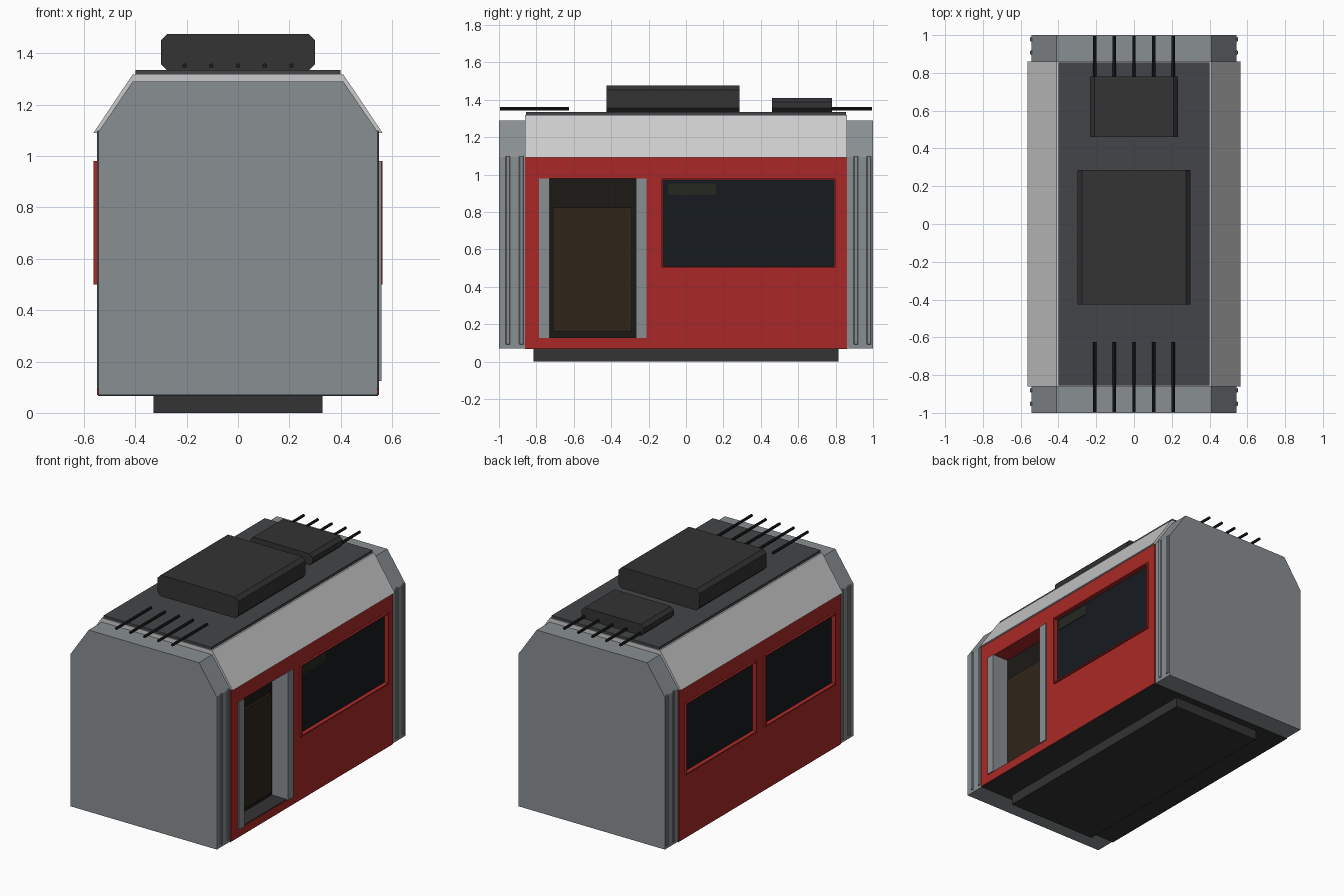
import bpy, bmesh, math

if "Cube" in bpy.data.objects:
    bpy.data.objects.remove(bpy.data.objects["Cube"])


def mat(name, r, g, b):
    m = bpy.data.materials.new(name)
    m.diffuse_color = (r, g, b, 1)
    m.use_nodes = True
    m.node_tree.nodes["Principled BSDF"].inputs["Base Color"].default_value = m.diffuse_color
    return m


RED = mat("red_paint", 0.40, 0.022, 0.02)
GREY = mat("gangway_grey", 0.25, 0.275, 0.29)
LIGHT = mat("roof_grey", 0.55, 0.56, 0.57)
PLATE = mat("roof_plate", 0.055, 0.06, 0.065)
DARK = mat("dark_equipment", 0.033, 0.033, 0.035)
BLACK = mat("black_rod", 0.012, 0.013, 0.014)
GLASS = mat("dark_glass", 0.008, 0.010, 0.014)
BROWN = mat("door_glass", 0.028, 0.018, 0.010)
INNER = mat("door_recess", 0.012, 0.010, 0.008)
SIGN = mat("sign_green", 0.018, 0.022, 0.014)


def finish(name, bm, m):
    bmesh.ops.recalc_face_normals(bm, faces=bm.faces)
    me = bpy.data.meshes.new(name)
    bm.to_mesh(me)
    bm.free()
    ob = bpy.data.objects.new(name, me)
    bpy.context.collection.objects.link(ob)
    me.materials.append(m)
    return ob


def box(name, x, y, z, m):
    bm = bmesh.new()
    bmesh.ops.create_cube(bm, size=1)
    for v in bm.verts:
        v.co = [a[0] + (c + 0.5) * (a[1] - a[0]) for c, a in zip(v.co, (x, y, z))]
    return finish(name, bm, m)


def prism(name, half, y0, y1, m):
    """Extrude a left-right symmetric XZ profile along y."""
    pts = half + [(-x, z) for x, z in reversed(half)]
    bm = bmesh.new()
    f = bm.faces.new([bm.verts.new((x, y0, z)) for x, z in pts])
    ext = bmesh.ops.extrude_face_region(bm, geom=[f])
    bmesh.ops.translate(bm, vec=(0, y1 - y0, 0),
                        verts=[v for v in ext["geom"] if isinstance(v, bmesh.types.BMVert)])
    return finish(name, bm, m)


def cut(ob, holes):
    """Cut (y, z) openings through a side wall and drop the cutters."""
    cutters = []
    for y, z in holes:
        c = box("cutter", (-1, 1), y, z, DARK)
        c.hide_render = True
        mod = ob.modifiers.new("opening", 'BOOLEAN')
        mod.operation, mod.object, mod.solver = 'DIFFERENCE', c, 'EXACT'
        cutters.append(c)
    dg = bpy.context.evaluated_depsgraph_get()
    me = bpy.data.meshes.new_from_object(ob.evaluated_get(dg))
    ob.modifiers.clear()
    ob.data = me
    me.materials.clear()
    me.materials.append(RED)
    for p in me.polygons:
        p.material_index = 0
    for c in cutters:
        bpy.data.objects.remove(c)


def span(s, a, b):
    return tuple(sorted((s * a, s * b)))


def rim(name, s, y, z):
    """Thin red lip lining an opening."""
    t, x = 0.008, span(s, 0.52, 0.563)
    box(name + "_rim_rear", x, (y[0], y[0] + t), z, RED)
    box(name + "_rim_front", x, (y[1] - t, y[1]), z, RED)
    box(name + "_rim_bottom", x, (y[0] + t, y[1] - t), (z[0], z[0] + t), RED)
    box(name + "_rim_top", x, (y[0] + t, y[1] - t), (z[1] - t, z[1]), RED)


# Underframe, floor and inner core
box("underframe", (-0.33, 0.33), (-0.815, 0.815), (0, 0.07), DARK)
box("floor", (-0.545, 0.545), (-0.86, 0.86), (0.066, 0.08), DARK)
box("inner_core", (-0.44, 0.44), (-0.855, 0.855), (0.075, 1.1), INNER)

# Side walls with their openings
WZ = (0.50, 0.98)
right_window = (-0.13, 0.80)
left_windows = [(0.05, 0.80), (-0.79, -0.04)]
door_y, door_z = (-0.785, -0.21), (0.125, 0.98)
right_wall = box("right_wall", (0.44, 0.55), (-0.86, 0.86), (0.07, 1.095), RED)
cut(right_wall, [(right_window, WZ), (door_y, door_z)])
left_wall = box("left_wall", (-0.55, -0.44), (-0.86, 0.86), (0.07, 1.095), RED)
cut(left_wall, [(y, WZ) for y in left_windows])

# Windows
for name, s, y in [("right_window", 1, right_window),
                   ("left_window_rear", -1, left_windows[0]),
                   ("left_window_front", -1, left_windows[1])]:
    box(name + "_glass", span(s, 0.45, 0.535), y, WZ, GLASS)
    rim(name, s, y, WZ)
box("window_sign", (0.53, 0.538), (-0.095, 0.16), (0.89, 0.952), SIGN)

# Doorway: posts, inner panel, threshold
for n, y in (("front", (-0.785, -0.73)), ("rear", (-0.268, -0.21))):
    box("door_post_" + n, (0.44, 0.558), y, door_z, GREY)
box("door_panel", (0.43, 0.455), (-0.71, -0.29), (0.16, 0.825), BROWN)
box("door_threshold", (0.44, 0.548), (-0.73, -0.268), (0.12, 0.13), DARK)

# Roof
prism("roof", [(0.563, 1.09), (0.41, 1.318)], -0.86, 0.86, LIGHT)
box("roof_plate", (-0.40, 0.40), (-0.855, 0.855), (1.315, 1.335), PLATE)

# Gangway ends with bellows ribs
for n, y0, y1 in (("front", -1.0, -0.85), ("rear", 0.85, 1.0)):
    prism("gangway_" + n, [(0.543, 0.07), (0.543, 1.095), (0.41, 1.29)], y0, y1, GREY)
for i, y in enumerate((-0.952, -0.88, 0.908, 0.978)):
    for side, s in (("right", 1), ("left", -1)):
        rib = box(f"bellows_rib_{side}_{i}", span(s, 0.53, 0.55),
                  (y - 0.012, y + 0.012), (0.09, 1.1), GREY)
        b = rib.modifiers.new("bevel", 'BEVEL')
        b.width, b.segments = 0.004, 1


# Roof equipment with chamfered sides
def unit(name, w, y0, y1, z0, z1, c):
    prism(name, [(w - c, z0), (w, z0 + c), (w, z1 - c), (w - c, z1)], y0, y1, DARK)


unit("roof_unit_large", 0.30, -0.425, 0.287, 1.333, 1.475, 0.024)
unit("roof_unit_small", 0.232, 0.46, 0.78, 1.333, 1.41, 0.022)

# Cable rods overhanging both ends
for end, yc in (("front", -0.81), ("rear", 0.81)):
    for i in range(5):
        bm = bmesh.new()
        bmesh.ops.create_cone(bm, cap_ends=True, segments=8,
                              radius1=0.009, radius2=0.009, depth=0.37)
        rod = finish(f"cable_rod_{end}_{i}", bm, BLACK)
        rod.rotation_euler.x = math.pi / 2
        rod.location = ((i - 2) * 0.104, yc, 1.352)
